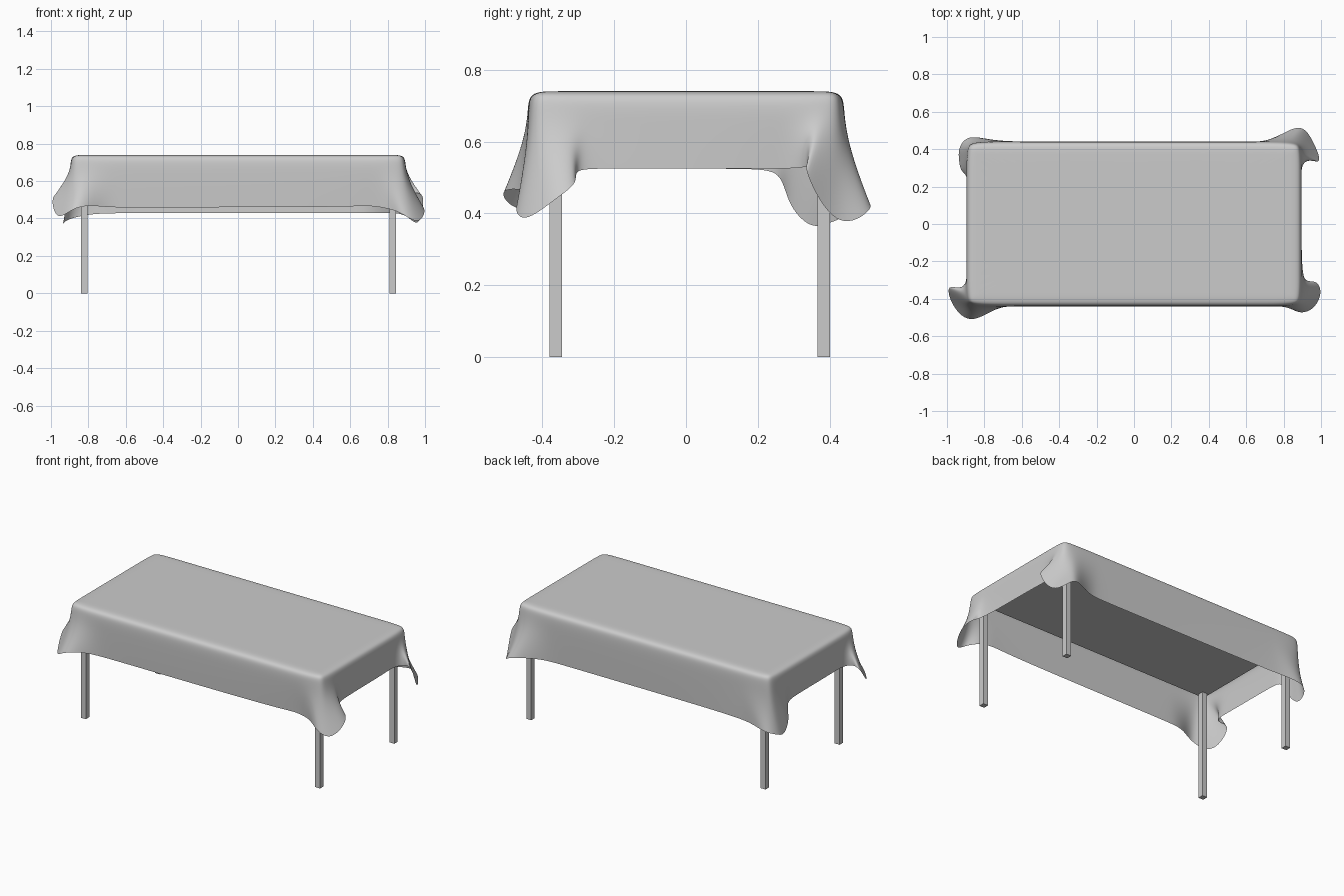
import bpy
from mathutils import Vector as V

if "Cube" in bpy.data.objects:
    bpy.data.objects.remove(bpy.data.objects["Cube"])


def box(name, lo, hi):
    lo, hi = V(lo), V(hi)
    bpy.ops.mesh.primitive_cube_add(size=1, location=(lo + hi) / 2)
    ob = bpy.context.object
    ob.name = name
    ob.scale = hi - lo
    bpy.ops.object.transform_apply(location=False, rotation=False, scale=True)
    return ob


# Table: thin top on four square legs
box("table_top", (-0.855, -0.395, 0.69), (0.855, 0.415, 0.725))
for sx, x in (("left", -0.823), ("right", 0.827)):
    for sy, y in (("front", -0.363), ("back", 0.383)):
        box(f"{sy}_{sx}_leg", (x - 0.0175, y - 0.0175, 0), (x + 0.0175, y + 0.0175, 0.695))

# Cloth hem at each corner, counter-clockwise, with its folds
X, Y, TOP, R = 0.85, 0.395, 0.74, 0.046
corners = [
    ((1, -1), [(0.58, -.435, .46), (0.70, -.43, .468), (0.81, -.435, .45), (0.88, -.475, .425),
               (0.96, -.45, .38), (1.0, -.365, .44), (0.97, -.305, .485), (0.915, -.305, .52),
               (0.895, -.22, .525)]),
    ((1, 1), [(0.895, .20, .525), (0.89, .29, .525), (0.93, .345, .53), (0.995, .33, .525),
              (0.965, .42, .365), (0.90, .52, .42), (0.80, .485, .43), (0.69, .44, .43),
              (0.55, .435, .43)]),
    ((-1, 1), [(-0.60, .435, .43), (-0.76, .45, .425), (-0.85, .465, .41), (-0.905, .45, .395),
               (-0.935, .40, .375), (-0.935, .345, .365), (-0.925, .285, .43), (-0.895, .26, .51),
               (-0.89, .18, .525)]),
    ((-1, -1), [(-0.89, -.20, .525), (-0.89, -.30, .525), (-0.93, -.345, .53), (-0.995, -.335, .52),
                (-0.965, -.44, .40), (-0.88, -.515, .455), (-0.78, -.475, .468), (-0.69, -.44, .46),
                (-0.56, -.435, .46)]),
]

# One column of points per hem point: table edge, rounded shoulder, hanging wall
columns = []
for (sx, sy), hem in corners:
    corner = V((sx * X, sy * Y, TOP))
    nx, ny = V((sx, 0, 0)), V((0, sy, 0))
    first, last = (ny, nx) if sx * sy < 0 else (nx, ny)
    pts = [V(p) for p in hem]
    n = len(pts) - 1
    for k, p in enumerate(pts):
        if 0 < k < n:
            p = p - (pts[k - 1] - 2 * p + pts[k + 1]) / 7
        u = 2 * k / n - 1
        end, nrm = (pts[0], first) if u < 0 else (pts[n], last)
        start = corner.copy()
        axis = 0 if nrm.x == 0 else 1
        start[axis] += (end[axis] - corner[axis]) * abs(u) ** 1.5
        w = min(max((k / n - 0.2) / 0.6, 0), 1)
        out = (first * (1 - w) + last * w).normalized()
        inner = V((start.x * 0.95, start.y * 0.9, TOP))
        a = start + out * R + V((0, 0, -R))
        ctrl = a + V((0, 0, 0.35 * (p.z - a.z)))
        col = [inner, start, start + out * R * 0.85 + V((0, 0, -R * 0.15)), a]
        for t in (0.33, 0.67, 1):
            col.append(a * (1 - t) ** 2 + ctrl * 2 * t * (1 - t) + p * t * t)
        columns.append(col)

# Tablecloth mesh, smoothed by subdivision
rows, count = len(columns[0]), len(columns)
verts = [p for c in columns for p in c]
faces = [tuple(c * rows for c in range(count))]
for c in range(count):
    d = (c + 1) % count
    for r in range(rows - 1):
        faces.append((c * rows + r, c * rows + r + 1, d * rows + r + 1, d * rows + r))
me = bpy.data.meshes.new("tablecloth")
me.from_pydata(verts, [], faces)
cloth = bpy.data.objects.new("tablecloth", me)
bpy.context.collection.objects.link(cloth)
for poly in me.polygons:
    poly.use_smooth = True
sub = cloth.modifiers.new("smooth", "SUBSURF")
sub.levels = sub.render_levels = 3
